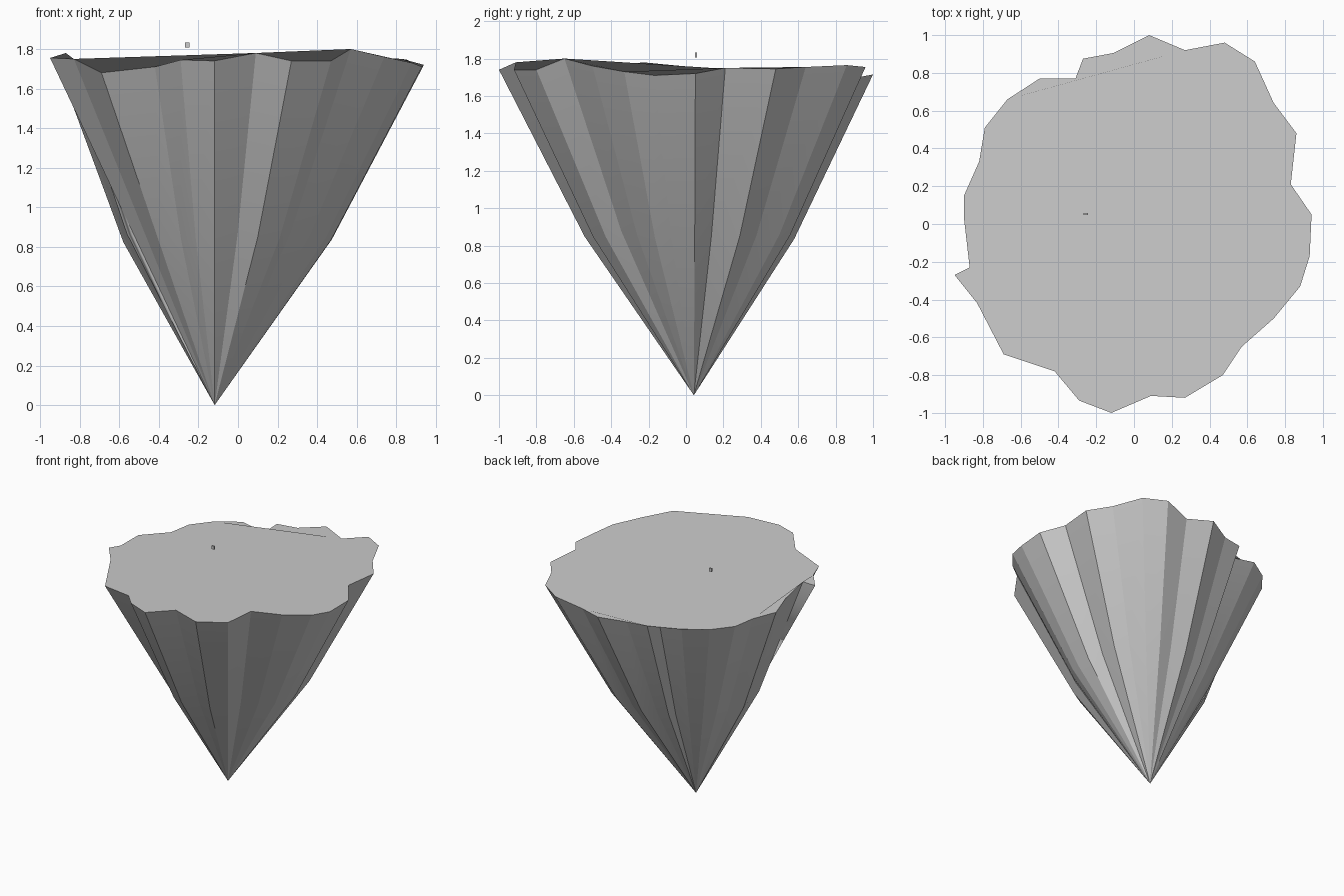
import bpy, bmesh
from mathutils import Vector

if "Cube" in bpy.data.objects:
    bpy.data.objects.remove(bpy.data.objects["Cube"])

rock = bpy.data.materials.new("light grey")
rock.diffuse_color = (0.6, 0.6, 0.6, 1)
rock.use_nodes = True
rock.node_tree.nodes["Principled BSDF"].inputs["Base Color"].default_value = rock.diffuse_color

APEX = Vector((-0.118, 0.042, 0))
# uneven rim of the island: x, y, z counter-clockwise from the right
RIM = [
    (0.94, 0.05, 1.72), (0.83, 0.21, 1.75), (0.86, 0.48, 1.745), (0.74, 0.64, 1.755),
    (0.64, 0.86, 1.765), (0.48, 0.96, 1.755), (0.27, 0.92, 1.70), (0.08, 1.0, 1.715),
    (-0.11, 0.905, 1.69), (-0.27, 0.875, 1.69), (-0.31, 0.77, 1.65), (-0.50, 0.77, 1.685),
    (-0.67, 0.66, 1.685), (-0.79, 0.51, 1.685), (-0.82, 0.33, 1.685), (-0.90, 0.15, 1.69),
    (-0.90, 0.03, 1.755), (-0.87, -0.23, 1.78), (-0.95, -0.27, 1.755), (-0.83, -0.42, 1.75),
    (-0.69, -0.69, 1.68), (-0.42, -0.78, 1.71), (-0.29, -0.935, 1.745), (-0.12, -1.0, 1.74),
    (0.09, -0.91, 1.78), (0.27, -0.92, 1.74), (0.47, -0.80, 1.74), (0.57, -0.65, 1.80),
    (0.74, -0.50, 1.76), (0.88, -0.33, 1.73), (0.93, -0.17, 1.71),
]


def ridge_spread(i):
    """How far the middle ring bulges out along each ridge."""
    if 18 <= i <= 20:
        return 0.487
    if 11 <= i <= 13:
        return 0.52
    if 15 <= i <= 17:
        return 0.59
    return 0.56


def finish(bm, name):
    bmesh.ops.recalc_face_normals(bm, faces=bm.faces)
    mesh = bpy.data.meshes.new(name)
    bm.to_mesh(mesh)
    bm.free()
    mesh.materials.append(rock)
    obj = bpy.data.objects.new(name, mesh)
    bpy.context.collection.objects.link(obj)
    return obj


# island: ridged cone hanging below a nearly flat top
bm = bmesh.new()
tip = bm.verts.new(APEX)
rim, mid = [], []
for i, p in enumerate(RIM):
    p = Vector(p)
    m = APEX.lerp(p, ridge_spread(i))
    m.z = 0.487 * p.z
    rim.append(bm.verts.new(p))
    mid.append(bm.verts.new(m))
n = len(RIM)
for i in range(n):
    j = (i + 1) % n
    bm.faces.new((tip, mid[j], mid[i])).smooth = True
    bm.faces.new((mid[i], mid[j], rim[j], rim[i])).smooth = True
bm.faces.new(rim)
# every edge is sharp except the bend around the middle
bend = set(mid)
for e in bm.edges:
    e.smooth = e.verts[0] in bend and e.verts[1] in bend
finish(bm, "island")

# tiny block hovering above the top
bm = bmesh.new()
bmesh.ops.create_cube(bm, size=1)
block = finish(bm, "small_block")
block.scale = (0.024, 0.012, 0.026)
block.location = (-0.256, 0.053, 1.82)
